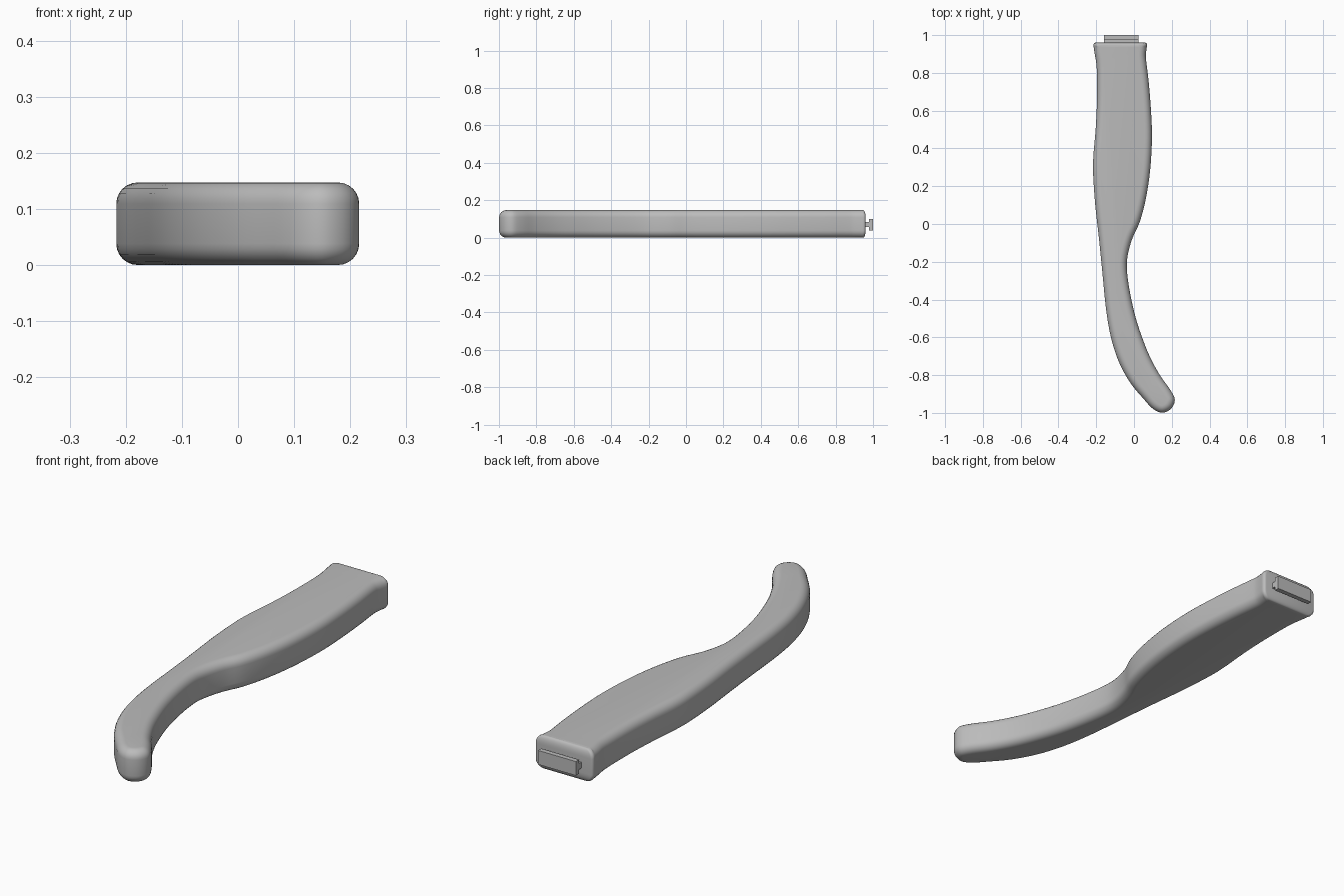
import bpy, bmesh, math
from mathutils import Vector
from mathutils.geometry import interpolate_bezier

cube = bpy.data.objects.get("Cube")
if cube:
    bpy.data.objects.remove(cube, do_unlink=True)

HEIGHT = 0.147      # body thickness
ROUND = 0.038       # rounding along the long edges
LIP = 0.012         # smaller rounding around the flat back end
BACK = 0.96

grey = bpy.data.materials.new("plain grey")
grey.use_nodes = True
grey.diffuse_color = (0.5, 0.5, 0.5, 1)
grey.node_tree.nodes["Principled BSDF"].inputs["Base Color"].default_value = grey.diffuse_color


def finish(bm, name):
    """Turn a bmesh into a smooth-shaded grey object."""
    bmesh.ops.recalc_face_normals(bm, faces=bm.faces)
    mesh = bpy.data.meshes.new(name)
    bm.to_mesh(mesh)
    bm.free()
    mesh.materials.append(grey)
    part = bpy.data.objects.new(name, mesh)
    bpy.context.collection.objects.link(part)
    bpy.ops.object.select_all(action='DESELECT')
    part.select_set(True)
    bpy.context.view_layer.objects.active = part
    bpy.ops.object.shade_smooth_by_angle(angle=math.radians(35))
    return part


def smooth_path(points, steps):
    """Smooth curve through all the points."""
    pts = [Vector(p) for p in points]
    ends = [pts[0]] + pts + [pts[-1]]
    path = []
    for a, b, c, d in zip(ends, ends[1:], ends[2:], ends[3:]):
        path += interpolate_bezier(b, b + (c - a) / 6, c - (d - b) / 6, c, steps + 1)[:-1]
    return path + [pts[-1]]


# Outline seen from above: down the right side, around the tip, up the left side
outline = smooth_path([
    (-.215, .948), (-.208, .9), (-.197, .82), (-.196, .65), (-.203, .5),
    (-.215, .36), (-.216, .26), (-.205, .1), (-.185, -.08), (-.168, -.25),
    (-.148, -.45), (-.122, -.6), (-.08, -.73), (-.02, -.84), (.05, -.925),
    (.1, -.978), (.15, -.999), (.197, -.977), (.216, -.93), (.19, -.875),
    (.14, -.805), (.09, -.715), (.05, -.62), (.01, -.5), (-.02, -.37),
    (-.037, -.25), (-.034, -.17), (-.01, -.08), (.03, .01), (.062, .13),
    (.085, .28), (.095, .45), (.09, .6), (.078, .75), (.065, .86),
    (.063, .9), (.07, .948)], 4)

# Outward direction at each outline point; the open ends face straight sideways
normals = []
for i, p in enumerate(outline):
    t = outline[min(i + 1, len(outline) - 1)] - outline[max(i - 1, 0)]
    normals.append(Vector((t.y, -t.x)).normalized())
normals[0], normals[-1] = Vector((-1, 0)), Vector((1, 0))


def layer(bm, z, inset):
    """One horizontal ring of the body, closed by the flat back end."""
    ring = [p - n * inset * ROUND for p, n in zip(outline, normals)]
    back = BACK - inset * LIP
    ring[0].y = ring[-1].y = back - LIP
    corners = [(-1, ring[0].x), (1, ring[-1].x)]
    arcs = {}
    for side, x in corners:
        arcs[side] = [Vector((x - side * LIP * (1 - math.cos(a)), back - LIP * (1 - math.sin(a))))
                      for a in (math.pi * k / 8 for k in range(1, 5))]
    ring += arcs[1] + arcs[-1][::-1]
    return [bm.verts.new((p.x, p.y, z)) for p in ring]


# Handle body: stacked rings with quarter-round edges at top and bottom
bm = bmesh.new()
angles = [math.pi / 2 * k / 6 for k in range(7)]
profile = [(ROUND * (1 - math.sin(a)), 1 - math.cos(a)) for a in reversed(angles)]
profile += [(HEIGHT - z, inset) for z, inset in reversed(profile)]
# The profile runs from the side wall downward, so sort it from bottom to top
profile.sort(key=lambda level: level[0])
rings = [layer(bm, z, inset) for z, inset in profile]
for low, high in zip(rings, rings[1:]):
    for i in range(len(low)):
        j = (i + 1) % len(low)
        bm.faces.new((low[i], low[j], high[j], high[i]))
bm.faces.new(rings[0])
bm.faces.new(rings[-1])
finish(bm, "handle_body")

# Mounting rail on the back end: T-shaped section pushed across in x
half = [(0.94, 0.013), (0.978, 0.013), (0.978, 0.031), (1.0, 0.031)]
section = [(y, 0.07 - h) for y, h in half] + [(y, 0.07 + h) for y, h in reversed(half)]
bm = bmesh.new()
face = bm.faces.new([bm.verts.new((-0.16, y, z)) for y, z in section])
pushed = bmesh.ops.extrude_face_region(bm, geom=[face])
moved = [v for v in pushed["geom"] if isinstance(v, bmesh.types.BMVert)]
bmesh.ops.translate(bm, verts=moved, vec=(0.185, 0, 0))
finish(bm, "mounting_rail")
